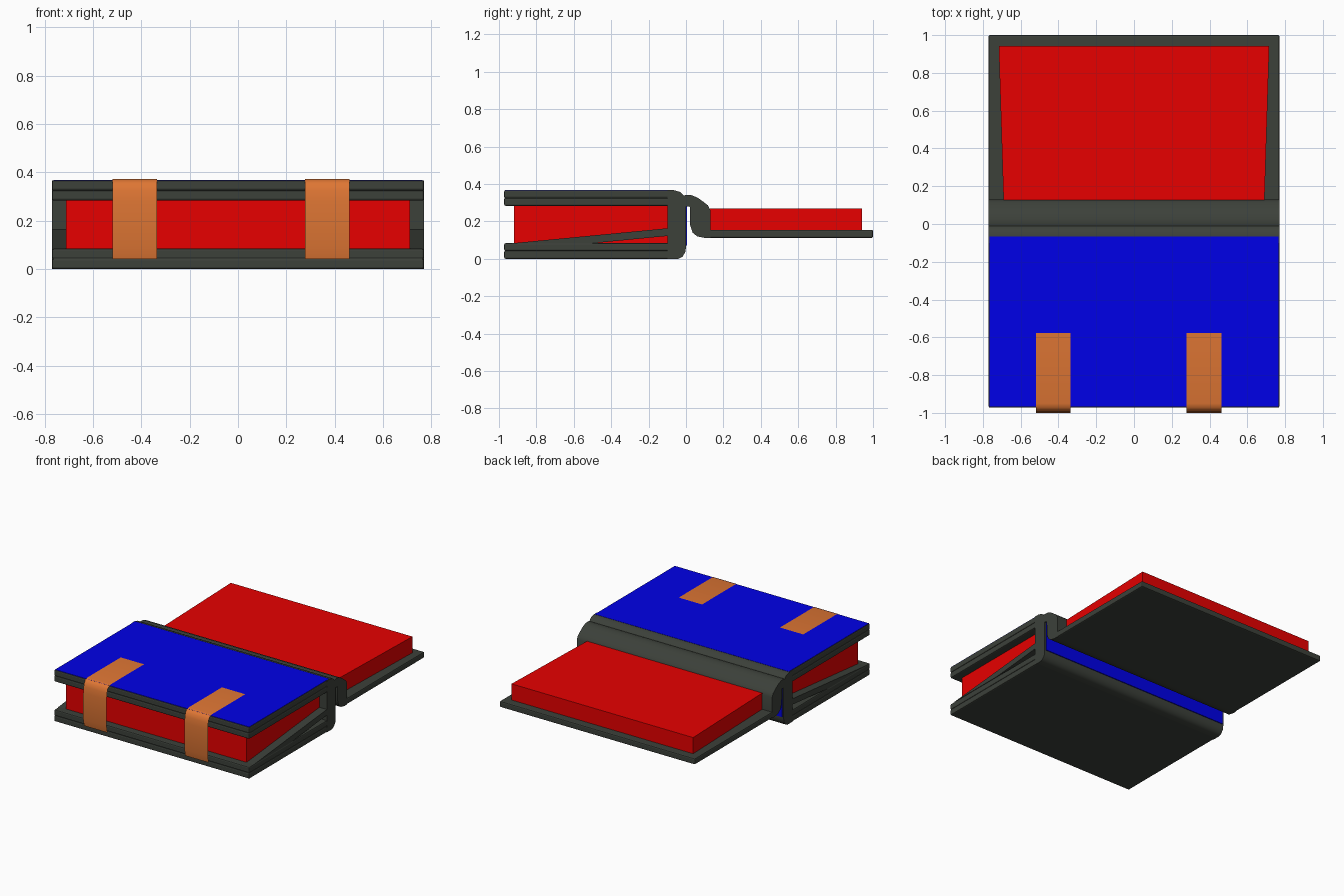
import bpy
import bmesh
from math import radians

cube = bpy.data.objects.get("Cube")
if cube:
    bpy.data.objects.remove(cube, do_unlink=True)

W = 0.77  # half width of the covers


def material(name, rgb):
    m = bpy.data.materials.new(name)
    m.use_nodes = True
    colour = (*rgb, 1)
    m.diffuse_color = colour
    m.node_tree.nodes["Principled BSDF"].inputs["Base Color"].default_value = colour
    return m


dark = material("charcoal", (0.045, 0.052, 0.042))
red = material("red", (0.8, 0.0, 0.0))
blue = material("blue", (0.0, 0.0, 0.8))
orange = material("orange", (0.73, 0.18, 0.034))


def finish(name, bm, mat, bevel=0, smooth=False):
    mesh = bpy.data.meshes.new(name)
    bm.to_mesh(mesh)
    bm.free()
    obj = bpy.data.objects.new(name, mesh)
    bpy.context.collection.objects.link(obj)
    mesh.materials.append(mat)
    if bevel:
        mod = obj.modifiers.new("Bevel", 'BEVEL')
        mod.width = bevel
        mod.segments = 2
    if smooth:
        bpy.ops.object.select_all(action='DESELECT')
        obj.select_set(True)
        bpy.context.view_layer.objects.active = obj
        bpy.ops.object.shade_smooth_by_angle(angle=radians(35))
    return obj


def extrude(name, profile, mat, half=W, **kw):
    """Sweep a closed (y, z) profile across the width."""
    bm = bmesh.new()
    face = bm.faces.new([bm.verts.new((-half, y, z)) for y, z in profile])
    moved = bmesh.ops.extrude_face_region(bm, geom=[face])["geom"]
    verts = [g for g in moved if isinstance(g, bmesh.types.BMVert)]
    bmesh.ops.translate(bm, verts=verts, vec=(2 * half, 0, 0))
    bmesh.ops.recalc_face_normals(bm, faces=bm.faces)
    return finish(name, bm, mat, **kw)


def slab(name, y0, y1, z0, z1, mat, half=W, **kw):
    return extrude(name, [(y0, z0), (y1, z0), (y1, z1), (y0, z1)], mat, half, **kw)


# Closed half: each cover is two rounded boards with a groove between
for name, z in (("bottom_cover", 0.0), ("top_cover", 0.283)):
    slab(name + "_lower_board", -0.972, -0.07, z, z + 0.043, dark, bevel=0.008)
    slab(name + "_upper_board", -0.972, -0.07, z + 0.041, z + 0.084, dark, bevel=0.008)
    slab(name + "_core", -0.967, -0.07, z + 0.03, z + 0.054, dark, half=W - 0.005)
slab("closed_pages", -0.92, -0.10, 0.08, 0.286, red, half=0.712)
slab("top_panel", -0.967, -0.066, 0.362, 0.3685, blue, half=W - 0.005)

# Spine with label on its back
spine = [(-0.10, 0), (-0.04, 0), (-0.018, 0.012), (-0.004, 0.035), (0, 0.06),
         (0, 0.31), (-0.006, 0.332), (-0.03, 0.357), (-0.066, 0.367), (-0.10, 0.367)]
extrude("spine", spine, dark, smooth=True)
slab("spine_label", -0.002, 0.006, 0.07, 0.28, blue, half=W - 0.01)

# Slanted inner flap
extrude("inner_flap", [(-0.93, 0.083), (-0.5, 0.083), (-0.10, 0.122), (-0.10, 0.163)], dark)

# Hinge arching over from the spine to the open cover
hinge = [(-0.02, 0.28), (-0.02, 0.335), (0, 0.342), (0.03, 0.34), (0.06, 0.328),
         (0.09, 0.307), (0.118, 0.285), (0.13, 0.26), (0.13, 0.112), (0.10, 0.112),
         (0.06, 0.12), (0.035, 0.14), (0.022, 0.18), (0.02, 0.28)]
extrude("hinge", hinge, dark, smooth=True)

# Open half
slab("open_cover", 0.10, 1.0, 0.112, 0.155, dark, bevel=0.008)
pages = slab("open_pages", 0.128, 0.942, 0.15, 0.27, red, half=0.716)
for v in pages.data.vertices:
    if v.co.y < 0.5:
        v.co.x *= 0.965

# Thin straps folded over the front edge
path = [(-0.578, 0.372), (-0.95, 0.372), (-0.972, 0.367), (-0.987, 0.352),
        (-0.995, 0.325), (-1.0, 0.28), (-1.0, 0.09), (-0.99, 0.042)]
for name, x in (("right_strap", -0.428), ("left_strap", 0.37)):
    bm = bmesh.new()
    rows = [[bm.verts.new((x + s * 0.092, y, z)) for s in (-1, 1)] for y, z in path]
    for a, b in zip(rows, rows[1:]):
        bm.faces.new((a[0], b[0], b[1], a[1]))
    finish(name, bm, orange, smooth=True)
